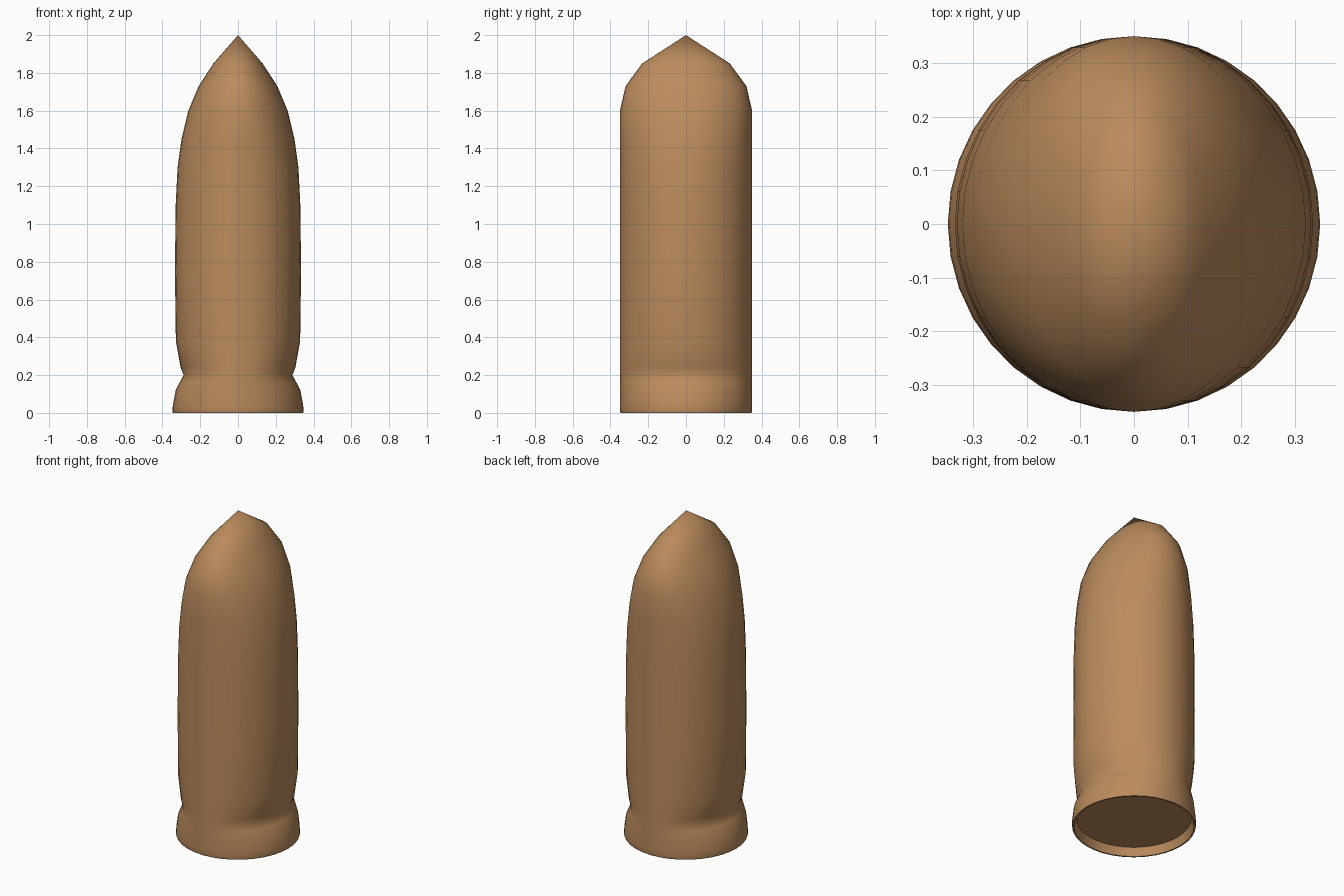
import bpy, bmesh, math

if "Cube" in bpy.data.objects:
    bpy.data.objects.remove(bpy.data.objects["Cube"])

SEGMENTS = 36

clay = bpy.data.materials.new("warm tan")
clay.diffuse_color = (0.50, 0.26, 0.11, 1.0)
clay.use_nodes = True
clay.node_tree.nodes["Principled BSDF"].inputs["Base Color"].default_value = clay.diffuse_color

# Outer profile: height, half width in x, half width in y
PROFILE = [
    (0.00, 0.345, 0.347), (0.01, 0.347, 0.35), (0.04, 0.345, 0.35),
    (0.12, 0.33, 0.35), (0.165, 0.307, 0.35), (0.20, 0.288, 0.35),
    (0.24, 0.304, 0.35), (0.38, 0.329, 0.35), (0.75, 0.334, 0.35),
    (1.10, 0.33, 0.35), (1.30, 0.32, 0.35), (1.45, 0.299, 0.35),
    (1.60, 0.263, 0.35), (1.73, 0.208, 0.32), (1.85, 0.13, 0.232),
]
# Underside: thin rim, then a short inner wall up to a recessed floor
UNDERSIDE = [(0.05, 0.32, 0.322), (0.0, 0.336, 0.338)]
TIP_HEIGHT = 2.0


def ring(bm, z, rx, ry):
    """One elliptical loop of vertices."""
    return [bm.verts.new((rx * math.cos(2 * math.pi * i / SEGMENTS),
                          ry * math.sin(2 * math.pi * i / SEGMENTS), z))
            for i in range(SEGMENTS)]


# Body: elliptical loops lofted from the recessed floor to the pointed tip
bm = bmesh.new()
rings = [ring(bm, *row) for row in UNDERSIDE + PROFILE]
bm.faces.new(list(reversed(rings[0])))
for low, high in zip(rings, rings[1:]):
    for i in range(SEGMENTS):
        j = (i + 1) % SEGMENTS
        bm.faces.new((low[i], low[j], high[j], high[i]))
tip = bm.verts.new((0, 0, TIP_HEIGHT))
for i in range(SEGMENTS):
    bm.faces.new((rings[-1][i], rings[-1][(i + 1) % SEGMENTS], tip))
bmesh.ops.recalc_face_normals(bm, faces=bm.faces[:])

mesh = bpy.data.meshes.new("pointed_body")
bm.to_mesh(mesh)
bm.free()
mesh.materials.append(clay)
body = bpy.data.objects.new("pointed_body", mesh)
bpy.context.collection.objects.link(body)

# Smooth sides, crisp base rim
bpy.context.view_layer.objects.active = body
body.select_set(True)
bpy.ops.object.shade_smooth_by_angle(angle=math.radians(50))
